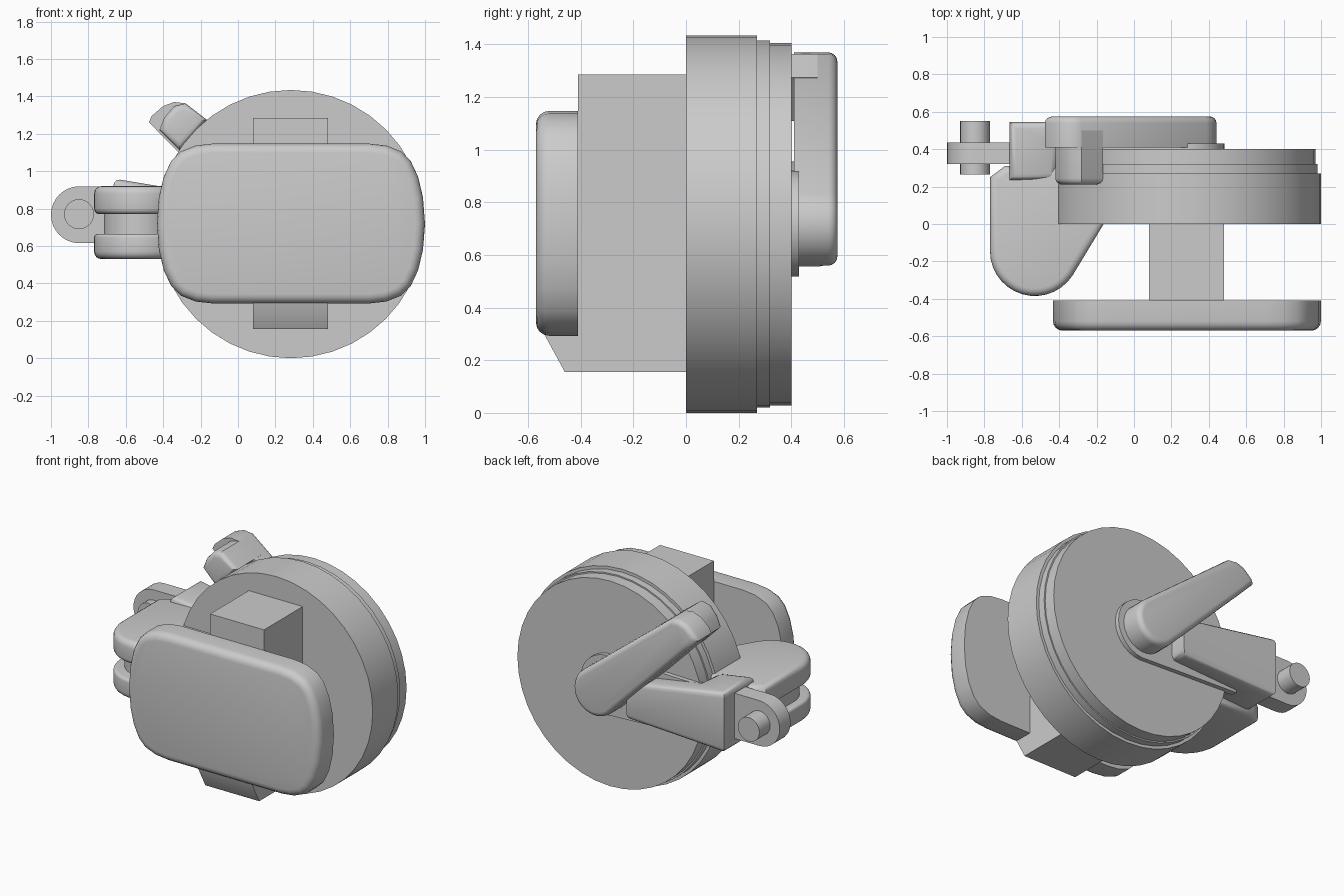
import bpy, bmesh
from math import sin, cos, pi, radians
from mathutils import Vector

if "Cube" in bpy.data.objects:
    bpy.data.objects.remove(bpy.data.objects["Cube"])


def finish(name, bm, angle=40):
    bmesh.ops.recalc_face_normals(bm, faces=bm.faces)
    me = bpy.data.meshes.new(name)
    bm.to_mesh(me)
    bm.free()
    ob = bpy.data.objects.new(name, me)
    bpy.context.collection.objects.link(ob)
    bpy.ops.object.select_all(action='DESELECT')
    ob.select_set(True)
    bpy.context.view_layer.objects.active = ob
    bpy.ops.object.shade_smooth_by_angle(angle=radians(angle))
    return ob


def prism(name, pts, lo, hi, axis='Y', round_lo=0, round_hi=0):
    """Extrude a 2D outline along an axis, optionally rounding the rim of either cap."""
    place = {'X': lambda a, b, t: (t, a, b),
             'Y': lambda a, b, t: (a, t, b),
             'Z': lambda a, b, t: (a, b, t)}[axis]
    bm = bmesh.new()
    rings = [[bm.verts.new(place(a, b, t)) for a, b in pts] for t in (lo, hi)]
    caps = [bm.faces.new(r) for r in rings]
    n = len(pts)
    for i in range(n):
        j = (i + 1) % n
        bm.faces.new((rings[0][i], rings[0][j], rings[1][j], rings[1][i]))
    bmesh.ops.recalc_face_normals(bm, faces=bm.faces)
    rims = [list(c.edges) for c in caps]
    for rim, r in zip(rims, (round_lo, round_hi)):
        if r:
            bmesh.ops.bevel(bm, geom=rim, offset=r, segments=4,
                            profile=0.5, affect='EDGES')
    return finish(name, bm)


def arc(cx, cy, r, a0, a1, n):
    return [(cx + r * cos(radians(a0 + (a1 - a0) * i / n)),
             cy + r * sin(radians(a0 + (a1 - a0) * i / n))) for i in range(n + 1)]


def circle(cx, cy, r, n=32):
    return arc(cx, cy, r, 0, 360, n)[:-1]


CX, CZ = 0.283, 0.717

# Stepped round body
bm = bmesh.new()
steps = [(0.717, 0), (0.717, 0.27), (0.697, 0.27), (0.697, 0.32), (0.688, 0.32), (0.688, 0.40)]
rings = [[bm.verts.new((x, y, z)) for x, z in circle(CX, CZ, r, 40)] for r, y in steps]
bm.faces.new(rings[0])
bm.faces.new(rings[-1])
for a, b in zip(rings, rings[1:]):
    for i in range(40):
        j = (i + 1) % 40
        bm.faces.new((a[i], a[j], b[j], b[i]))
finish("round_body", bm)

# Front plate with bulging ends
quarter = [(0.716, 0), (0.706, 0.14), (0.68, 0.25), (0.64, 0.335),
           (0.59, 0.385), (0.51, 0.417), (0.42, 0.427)]
right = [(a, -b) for a, b in reversed(quarter[1:])] + quarter
outline = right + [(-a, -b) for a, b in right]
prism("front_plate", [(CX + a, 0.72 + b) for a, b in outline], -0.57, -0.41, round_lo=0.05)

# Post between plate and body, with cut lower corner
prism("post", [(-0.55, 0.32), (-0.46, 0.155), (0.02, 0.155), (0.02, 1.285),
               (-0.41, 1.285), (-0.41, 0.72), (-0.55, 0.72)], 0.08, 0.48, 'X')

# Side fork: two rounded slabs and a recessed web
fork = ([(-0.40, 0.31), (-0.69, 0.31), (-0.77, 0.25)]
        + arc(-0.53, -0.145, 0.24, 180, 327, 14) + [(-0.15, 0.02)])
prism("fork_upper", fork, 0.77, 0.92, 'Z', 0.03, 0.04)
prism("fork_lower", fork, 0.53, 0.665, 'Z', 0.04, 0.02)
web = [(-0.53 + (x + 0.53) * 0.78, -0.03 + (y + 0.03) * 0.78) for x, y in fork[:-1]]
prism("fork_web", web + [(-0.22, 0.02)], 0.63, 0.80, 'Z')

# Pivot base tapering towards the hinge
prism("pivot_base", arc(CX, CZ, 0.2, -100, 100, 16) + [(-0.45, 0.90), (-0.45, 0.55)], 0.39, 0.43)

# Hinge arm hooked over the rim of the body
bm = bmesh.new()
prof = [(-0.665, 0.235), (-0.42, 0.235), (-0.40, 0.40), (0.06, 0.40), (0.06, 0.545), (-0.665, 0.545)]
lo, hi = [], []
for x, y in prof:
    t = (x + 0.665) / 0.725
    lo.append(bm.verts.new((x, y, 0.555 + 0.035 * t)))
    hi.append(bm.verts.new((x, y, 0.96 - 0.12 * t)))
caps = [bm.faces.new(lo), bm.faces.new(hi)]
for i in range(6):
    j = (i + 1) % 6
    bm.faces.new((lo[i], lo[j], hi[j], hi[i]))
bmesh.ops.recalc_face_normals(bm, faces=bm.faces)
bmesh.ops.bevel(bm, geom=list({e for c in caps for e in c.edges}), offset=0.035,
                segments=3, profile=0.5, affect='EDGES')
finish("hinge_arm", bm)

# Hinge lug and pin
prism("hinge_lug", arc(-0.848, 0.767, 0.152, 90, 270, 16) + [(-0.6, 0.615), (-0.6, 0.919)], 0.32, 0.435)
prism("hinge_pin", circle(-0.85, 0.77, 0.08, 24), 0.265, 0.55)


# Locking handle: tapered lever and hooked end, laid out along its own direction
d = Vector((cos(radians(138.5)), sin(radians(138.5))))
n = Vector((d.y, -d.x))


def along(pts):
    return [tuple(Vector((CX, CZ)) + d * a + n * b) for a, b in pts]


tip = [(0.94, -0.06), (0.93, 0.02), (0.90, 0.075), (0.85, 0.11)]
lever = arc(0, 0, 0.158, 90, 270, 16) + [(0.80, -0.105), (0.93, -0.095)] + tip
prism("handle_lever", along(lever), 0.41, 0.575, round_hi=0.035)
hook = [(0.705, 0.12), (0.705, -0.10), (0.86, -0.09), (0.885, -0.02), (0.885, 0.06), (0.85, 0.11)]
prism("handle_hook", along(hook), 0.21, 0.50, round_lo=0.035)
